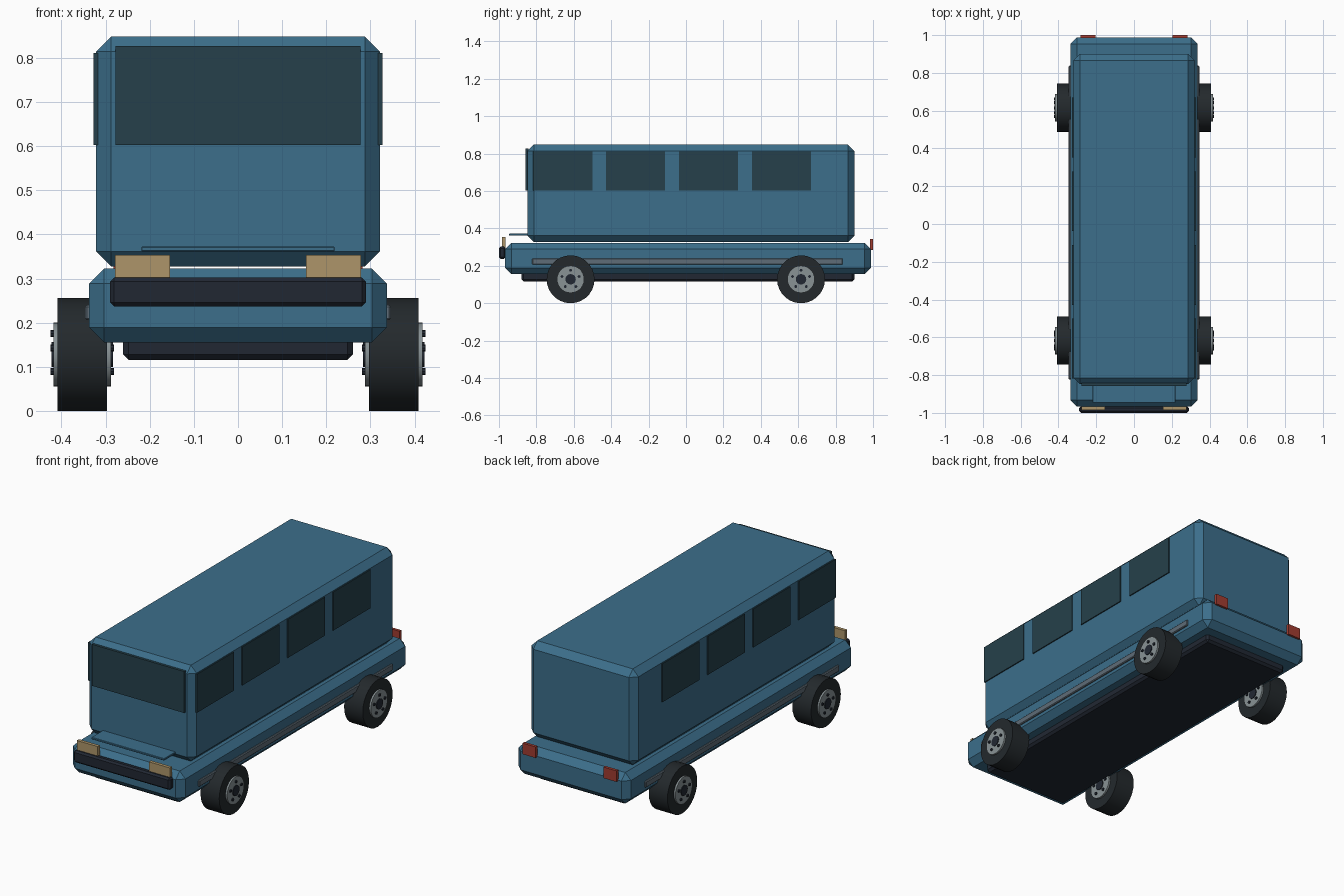
import bpy, bmesh, math
from mathutils import Matrix

if "Cube" in bpy.data.objects:
    bpy.data.objects.remove(bpy.data.objects["Cube"])


def material(name, rgb):
    m = bpy.data.materials.new(name)
    m.diffuse_color = (*[(c / 255) ** 2.2 for c in rgb], 1)
    m.use_nodes = True
    m.node_tree.nodes["Principled BSDF"].inputs["Base Color"].default_value = m.diffuse_color
    return m


BLUE = material("blue_paint", (62, 110, 138))
GLASS = material("dark_glass", (42, 66, 76))
BLACK = material("dark_plastic", (38, 44, 54))
RUBBER = material("rubber", (40, 45, 48))
METAL = material("metal", (135, 145, 148))
TRIM = material("trim", (95, 108, 118))
AMBER = material("headlight_glass", (172, 148, 105))
RED = material("tail_light_glass", (160, 62, 52))


def finish(name, bm, mat):
    mesh = bpy.data.meshes.new(name)
    bm.to_mesh(mesh)
    bm.free()
    mesh.materials.append(mat)
    ob = bpy.data.objects.new(name, mesh)
    bpy.context.collection.objects.link(ob)
    return ob


def box(name, x, y, z, mat, bevel=0.0):
    """Box from (min, max) ranges, with optional one-step chamfer."""
    bm = bmesh.new()
    bmesh.ops.create_cube(bm, size=1)
    for v in bm.verts:
        v.co = [r[0] + (c + 0.5) * (r[1] - r[0]) for c, r in zip(v.co, (x, y, z))]
    if bevel:
        bmesh.ops.bevel(bm, geom=bm.edges[:], offset=bevel, segments=1,
                        affect='EDGES', clamp_overlap=True)
    return finish(name, bm, mat)


def add_disc(bm, centre, radius, width, sides):
    """Capped cylinder lying along x."""
    mat = Matrix.Translation(centre) @ Matrix.Rotation(math.pi / 2, 4, 'Y')
    bmesh.ops.create_cone(bm, cap_ends=True, segments=sides, radius1=radius,
                          radius2=radius, depth=width, matrix=mat)


def disc(name, centre, radius, width, sides, mat):
    bm = bmesh.new()
    add_disc(bm, centre, radius, width, sides)
    return finish(name, bm, mat)


def side_range(s, a, b):
    return tuple(sorted((s * a, s * b)))


# Main body, cabin and underside
box("lower_body", (-0.337, 0.337), (-0.967, 0.988), (0.155, 0.323), BLUE, 0.034)
box("cabin", (-0.321, 0.321), (-0.848, 0.90), (0.327, 0.848), BLUE, 0.034)
box("chassis", (-0.26, 0.26), (-0.88, 0.90), (0.116, 0.20), BLACK, 0.012)

# Front details
box("front_bumper", (-0.29, 0.29), (-1.0, -0.965), (0.237, 0.302), BLACK, 0.009)
box("hood_panel", (-0.219, 0.219), (-0.946, -0.84), (0.361, 0.372), BLUE, 0.002)
box("windshield", (-0.277, 0.277), (-0.857, -0.843), (0.602, 0.827), GLASS)

for s, side in ((-1, "left"), (1, "right")):
    # Lamps
    box(f"headlight_{side}", side_range(s, 0.154, 0.279), (-0.984, -0.966),
        (0.285, 0.353), AMBER)
    box(f"tail_light_{side}", side_range(s, 0.204, 0.282), (0.984, 1.0),
        (0.284, 0.344), RED)
    # Side windows and trim strip
    for i in range(4):
        y = -0.818 + 0.39 * i
        box(f"window_{side}_{i + 1}", side_range(s, 0.314, 0.327),
            (y, y + 0.317), (0.602, 0.811), GLASS)
    box(f"side_trim_{side}", side_range(s, 0.325, 0.346), (-0.823, 0.838),
        (0.206, 0.24), TRIM, 0.004)
    # Wheels
    for y, end in ((-0.617, "front"), (0.615, "rear")):
        tag = f"{end}_{side}"
        x, z = s * 0.3525, 0.128
        parts = [disc(f"tyre_{tag}", (x, y, z), 0.128, 0.112, 28, RUBBER),
                 disc(f"wheel_rim_{tag}", (x, y, z), 0.073, 0.131, 28, METAL),
                 disc(f"hub_cap_{tag}", (x, y, z), 0.028, 0.139, 16, BLACK)]
        bm = bmesh.new()
        for k in range(5):
            a = math.pi / 2 + k * math.tau / 5
            add_disc(bm, (x, y + 0.048 * math.cos(a), z + 0.048 * math.sin(a)),
                     0.008, 0.143, 8)
        finish(f"lug_nuts_{tag}", bm, BLACK)
        # Smooth round walls, sharp rims
        for ob in parts:
            bpy.ops.object.select_all(action='DESELECT')
            ob.select_set(True)
            bpy.context.view_layer.objects.active = ob
            bpy.ops.object.shade_smooth_by_angle(angle=math.radians(30))
